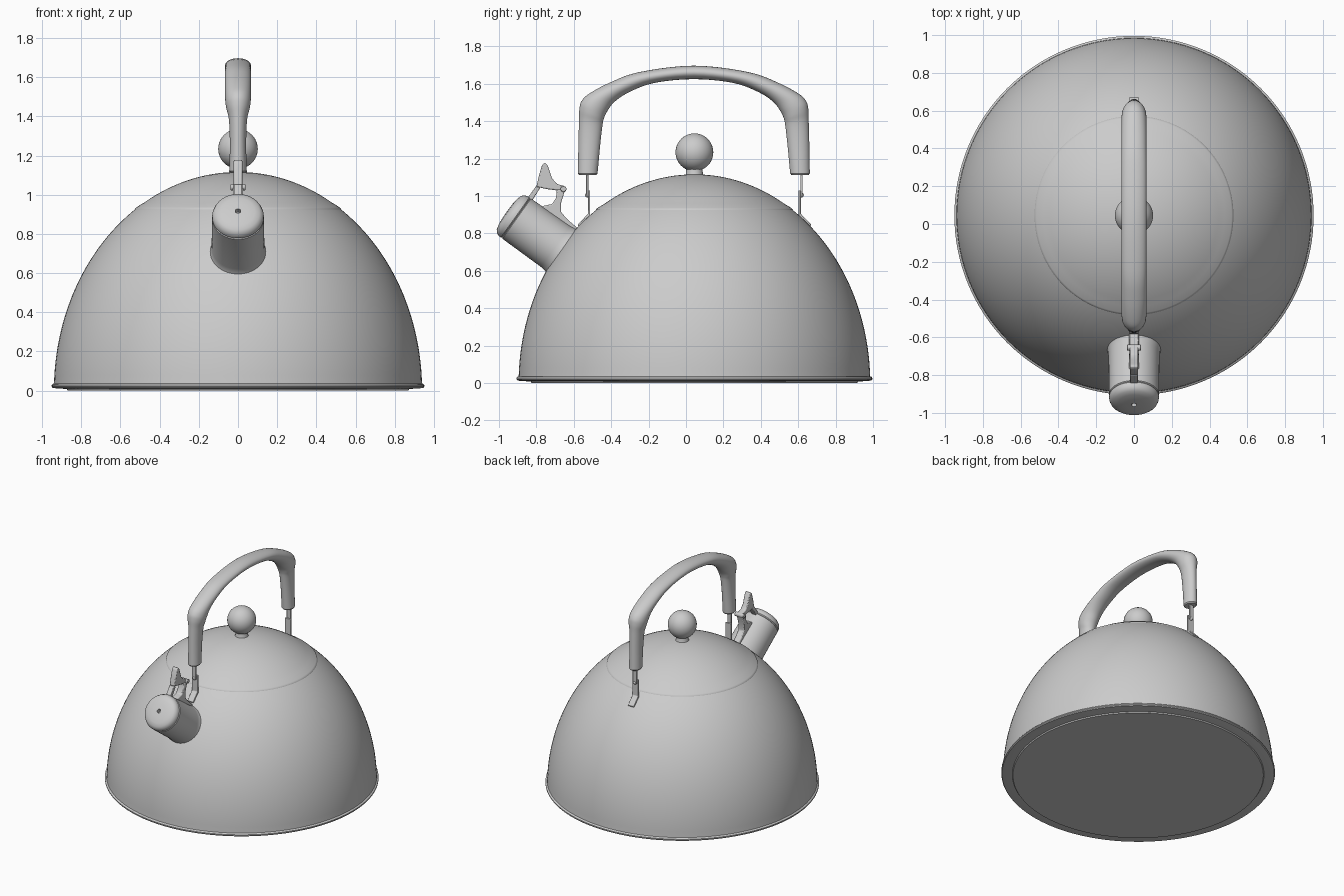
import bpy, bmesh, math
from mathutils import Vector, Matrix

if "Cube" in bpy.data.objects:
    bpy.data.objects.remove(bpy.data.objects["Cube"])

CY = 0.045            # kettle axis in y
A, H = 0.94, 1.116    # dome half-width and height


def finish(name, bm, bevel=0.0):
    bmesh.ops.remove_doubles(bm, verts=bm.verts, dist=1e-5)
    bmesh.ops.recalc_face_normals(bm, faces=bm.faces)
    me = bpy.data.meshes.new(name)
    bm.to_mesh(me)
    bm.free()
    ob = bpy.data.objects.new(name, me)
    bpy.context.collection.objects.link(ob)
    if bevel:
        mod = ob.modifiers.new("soft_edges", 'BEVEL')
        mod.width, mod.segments = bevel, 2
    bpy.ops.object.select_all(action='DESELECT')
    ob.select_set(True)
    bpy.context.view_layer.objects.active = ob
    bpy.ops.object.shade_smooth_by_angle(angle=math.radians(35))
    return ob


def loft(bm, rings, cap=False):
    loops = [[bm.verts.new(p) for p in r] for r in rings]
    n = len(loops[0])
    for a, b in zip(loops, loops[1:]):
        for i in range(n):
            j = (i + 1) % n
            bm.faces.new((a[i], a[j], b[j], b[i]))
    if cap:
        bm.faces.new(loops[0])
        bm.faces.new(loops[-1])


def lathe(name, profile, mat=Matrix.Translation((0, CY, 0)), seg=96):
    bm = bmesh.new()
    ang = [2 * math.pi * i / seg for i in range(seg)]
    rings = [[mat @ Vector((r * math.cos(t), r * math.sin(t), z)) for t in ang]
             for r, z in profile]
    loft(bm, rings, cap=True)
    return finish(name, bm)


def plate(name, outline, half, bevel=0.006):
    # outline in the side (y, z) plane, given thickness along x
    bm = bmesh.new()
    f = bm.faces.new([bm.verts.new((-half, y, z)) for y, z in outline])
    ext = bmesh.ops.extrude_face_region(bm, geom=[f])
    bmesh.ops.translate(bm, vec=(2 * half, 0, 0),
                        verts=[v for v in ext['geom'] if isinstance(v, bmesh.types.BMVert)])
    return finish(name, bm, bevel)


def dome(r):
    return H * math.sqrt(1 - (r / A) ** 2)


def catmull(pts, steps):
    out = []
    vs = [Vector(p) for p in pts]
    vs = [2 * vs[0] - vs[1]] + vs + [2 * vs[-1] - vs[-2]]
    for p0, p1, p2, p3 in zip(vs, vs[1:], vs[2:], vs[3:]):
        for s in range(steps):
            t = s / steps
            out.append(0.5 * (2 * p1 + (p2 - p0) * t + (2 * p0 - 5 * p1 + 4 * p2 - p3) * t * t
                              + (3 * p1 - p0 - 3 * p2 + p3) * t ** 3))
    return out + [vs[-2]]


# Body with rolled bottom rim
a0, a1 = math.asin(0.045 / H), math.acos(0.515 / A)
body = [(0.87, 0), (0.875, 0.008), (0.935, 0.012), (0.946, 0.014), (0.951, 0.02),
        (0.951, 0.028), (0.946, 0.034), (0.94, 0.036)]
body += [(A * math.cos(t), H * math.sin(t))
         for t in (a0 + (a1 - a0) * i / 32 for i in range(33))]
lathe("kettle_body", body, seg=128)

# Lid with a thin lip
lid = [(0.51, 0.915), (0.522, 0.917), (0.527, 0.923), (0.525, 0.93), (0.517, 0.937)]
lid += [(r, dome(r)) for r in (0.51 * (1 - i / 16) + 0.002 for i in range(1, 17))]
lathe("lid", lid, seg=128)

# Knob on a short neck
lathe("knob_neck", [(0.052, 1.10), (0.045, 1.118), (0.043, 1.16)], seg=32)
bm = bmesh.new()
bmesh.ops.create_uvsphere(bm, u_segments=40, v_segments=24, radius=0.101,
                          matrix=Matrix.Translation((0, CY, 1.234)))
finish("knob", bm)

# Spout and whistle cap, turned about a tilted axis
axis = Vector((0, -0.814, 0.581)).normalized()
tilt = Matrix.Translation((0, -0.909, 0.882)) @ axis.to_track_quat('Z', 'Y').to_matrix().to_4x4()
lathe("spout", [(0.12, -0.46), (0.14, -0.32), (0.145, -0.312), (0.145, -0.304),
                (0.139, -0.292), (0.135, -0.26), (0.132, -0.005), (0.125, 0)], tilt, 64)
lathe("whistle_cap", [(0.12, -0.004), (0.128, 0.0), (0.132, 0.006), (0.131, 0.02),
                      (0.124, 0.036), (0.11, 0.048), (0.085, 0.055), (0.05, 0.059),
                      (0.014, 0.06), (0.014, 0.03)], tilt, 64)

# Whistle lever, its bracket, link arm and pivot pin
plate("lever_thumb_tab", [(-.80, 1.05), (-.786, 1.11), (-.77, 1.166), (-.754, 1.18),
                          (-.738, 1.16), (-.717, 1.096), (-.69, 1.064), (-.645, 1.052),
                          (-.647, 1.02), (-.69, 1.03), (-.743, 1.037)], 0.022)
plate("lever_bracket", [(-.69, 1.037), (-.647, 1.032), (-.668, .963), (-.668, .914),
                        (-.636, .877), (-.575, .824), (-.65, .80), (-.77, .90),
                        (-.77, .946), (-.717, .957), (-.695, .99)], 0.026)
plate("lever_link_arm", [(-.802, 1.053), (-.78, 1.043), (-.823, .975), (-.85, .985)], 0.02, 0.004)
bm = bmesh.new()
bmesh.ops.create_cone(bm, cap_ends=True, segments=20, radius1=0.016, radius2=0.016, depth=0.076,
                      matrix=Matrix.Translation((0, -.655, 1.038)) @ Matrix.Rotation(math.pi / 2, 4, 'Y'))
finish("lever_pin", bm, 0.004)

# Handle grip: (outer y, outer z, inner y, inner z), plus half width in x
half = [((.620, 1.12, .515, 1.12), .043), ((.617, 1.29, .500, 1.28), .042),
        ((.614, 1.40, .489, 1.375), .047), ((.612, 1.465, .482, 1.412), .059),
        ((.600, 1.508, .465, 1.45), .065), ((.560, 1.547, .425, 1.503), .066),
        ((.450, 1.606, .345, 1.556), .066), ((.290, 1.663, .210, 1.605), .066)]
full = [(*p, w) for p, w in half]
full = [Vector(p) for p in full] + [Vector((0, 1.697, 0, 1.625, .066))] + \
       [Vector((-p[0], p[1], -p[2], p[3], p[4])) for p in reversed(full)]
sections = catmull(full, 5)


def grip_ring(s, scale=1.0, dz=0.0):
    o, i = Vector((0, s[0] + 0.042, s[1])), Vector((0, s[2] + 0.042, s[3]))
    mid, rad = (o + i) / 2, (o - i) / 2 * scale
    return [mid + rad * math.cos(t) + Vector((s[4] * scale * math.sin(t), 0, dz))
            for t in (2 * math.pi * k / 32 for k in range(32))]


rings = [grip_ring(sections[0], 0.86, -0.008)] + [grip_ring(s) for s in sections] + \
        [grip_ring(sections[-1], 0.86, -0.008)]
bm = bmesh.new()
loft(bm, rings, cap=True)
finish("handle_grip", bm)

# Handle stems and riveted brackets, front and back
for side, label in ((-1, "front"), (1, "back")):
    def off(pts):
        return [(CY + side * r, z) for r, z in pts]
    plate(f"{label}_handle_stem", off([(.567, 1.0), (.579, 1.0), (.579, 1.16), (.567, 1.16)]), 0.016, 0.002)
    plate(f"{label}_handle_bracket", off([(.557, 1.03), (.569, 1.03), (.569, .905), (.585, .888),
                                          (.625, .846), (.617, .836), (.575, .88), (.557, .895)]),
          0.025, 0.003)
    bm = bmesh.new()
    bmesh.ops.create_uvsphere(bm, u_segments=16, v_segments=10, radius=0.013,
                              matrix=Matrix.Translation((0, CY + side * .572, 1.005)))
    finish(f"{label}_handle_rivet", bm)
